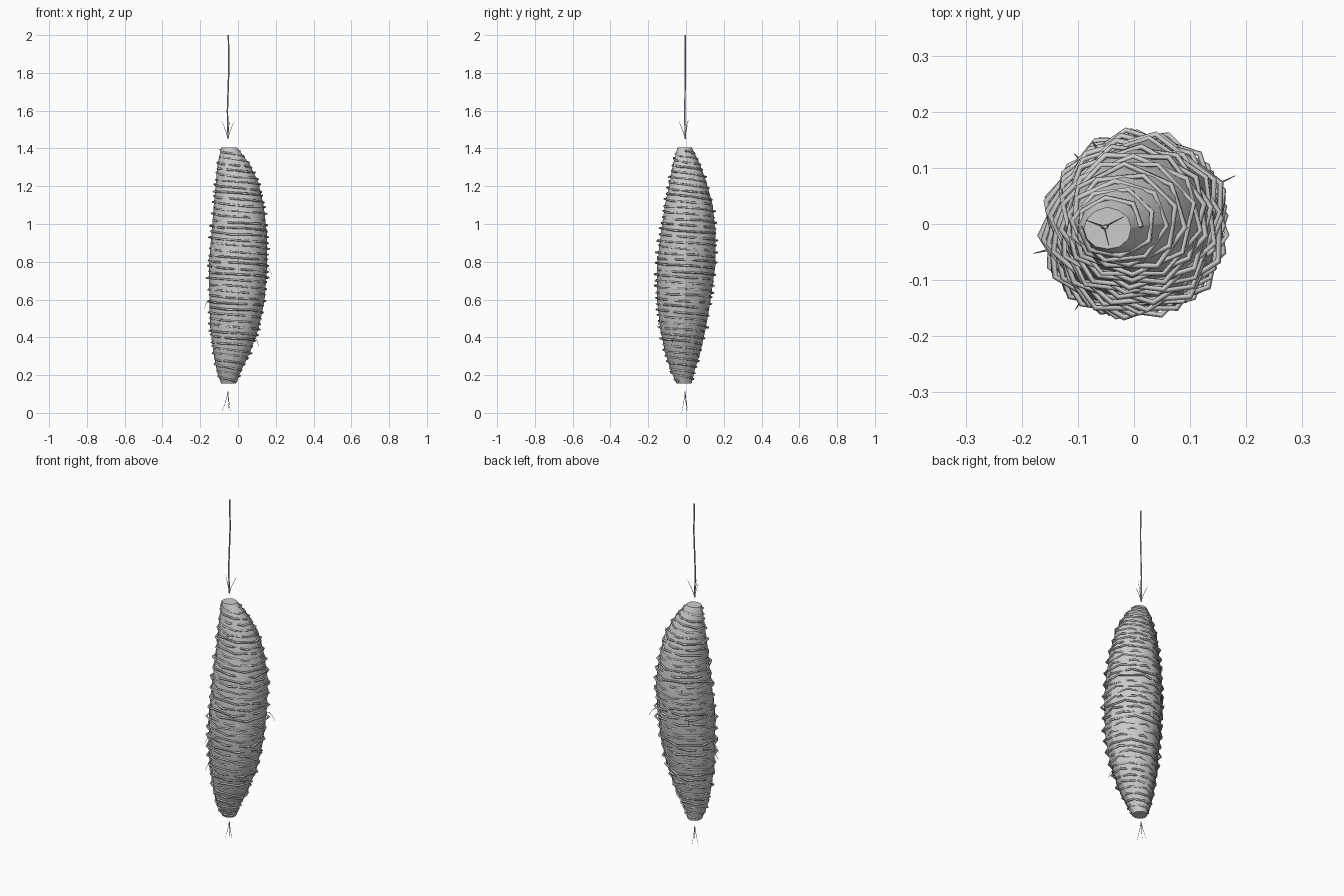
import bpy, bmesh, math, random
from mathutils import Vector

random.seed(7)
cube = bpy.data.objects.get("Cube")
if cube:
    bpy.data.objects.remove(cube)

silk = bpy.data.materials.new("pale_grey_silk")
silk.use_nodes = True
silk.diffuse_color = (0.6, 0.6, 0.6, 1)
silk.node_tree.nodes["Principled BSDF"].inputs["Base Color"].default_value = (0.6, 0.6, 0.6, 1)

# Spindle outline: height, min x, max x, min y, max y
OUTLINE = [
    (0.155, -0.09, -0.01, -0.05, 0.03),
    (0.22, -0.112, 0.015, -0.08, 0.045),
    (0.32, -0.13, 0.065, -0.112, 0.075),
    (0.45, -0.146, 0.11, -0.137, 0.105),
    (0.60, -0.153, 0.14, -0.153, 0.132),
    (0.78, -0.152, 0.153, -0.152, 0.155),
    (0.95, -0.142, 0.152, -0.135, 0.158),
    (1.10, -0.128, 0.137, -0.110, 0.140),
    (1.22, -0.118, 0.108, -0.087, 0.110),
    (1.32, -0.107, 0.06, -0.068, 0.072),
    (1.405, -0.09, -0.005, -0.045, 0.03),
]


def surface_point(z, angle, scale=1.0):
    """Point on the spindle at a height and an angle about its axis."""
    z = min(max(z, OUTLINE[0][0]), OUTLINE[-1][0])
    for low, high in zip(OUTLINE, OUTLINE[1:]):
        if z <= high[0]:
            break
    t = (z - low[0]) / (high[0] - low[0])
    x0, x1, y0, y1 = (a + (b - a) * t for a, b in zip(low[1:], high[1:]))
    # Fuller towards front left, flatter towards back right
    scale *= 1 + 0.05 * math.cos(angle + math.pi / 3) * math.sin(2 * angle) ** 2
    return Vector(((x0 + x1) / 2 + (x1 - x0) / 2 * scale * math.cos(angle),
                   (y0 + y1) / 2 + (y1 - y0) / 2 * scale * math.sin(angle), z))


def strands(name, paths, radius, tip=1.0):
    """Tubes along several paths, narrowing to the given tip ratio."""
    curve = bpy.data.curves.new(name, "CURVE")
    curve.dimensions = "3D"
    curve.bevel_depth = radius
    curve.bevel_resolution = 0
    curve.use_fill_caps = True
    for path in paths:
        spline = curve.splines.new("POLY")
        spline.points.add(len(path) - 1)
        for i, (point, co) in enumerate(zip(spline.points, path)):
            point.co = (*co, 1)
            point.radius = 1 + (tip - 1) * i / (len(path) - 1)
    temp = bpy.data.objects.new(name + "_path", curve)
    bpy.context.collection.objects.link(temp)
    bpy.context.view_layer.update()
    mesh = bpy.data.meshes.new_from_object(
        temp.evaluated_get(bpy.context.evaluated_depsgraph_get()))
    bpy.data.objects.remove(temp)
    mesh.materials.clear()
    mesh.materials.append(silk)
    obj = bpy.data.objects.new(name, mesh)
    bpy.context.collection.objects.link(obj)


# Cocoon body: smooth loft with closed ends and one crisp seam
SIDES = 12
bm = bmesh.new()
rings = []
for row in OUTLINE:
    rings.append([bm.verts.new(surface_point(row[0], math.tau * k / SIDES,
                                             random.uniform(0.985, 1.015)))
                  for k in range(SIDES)])
for a, b in zip(rings, rings[1:]):
    for k in range(SIDES):
        n = (k + 1) % SIDES
        bm.faces.new((a[k], a[n], b[n], b[k]))
bm.faces.new(rings[0][::-1])
bm.faces.new(rings[-1])
body_mesh = bpy.data.meshes.new("cocoon_body")
bm.to_mesh(body_mesh)
bm.free()
body_mesh.materials.append(silk)
body = bpy.data.objects.new("cocoon_body", body_mesh)
bpy.context.collection.objects.link(body)
bpy.ops.object.select_all(action="DESELECT")
body.select_set(True)
bpy.context.view_layer.objects.active = body
bpy.ops.object.shade_smooth_by_angle(angle=math.radians(40))
for edge in body_mesh.edges:
    if all(v % SIDES == 0 for v in edge.vertices):
        edge.use_edge_sharp = True

# Wrapping threads: two interleaved angular helices that dip into the body
TURNS, CORNERS = 20, 7.08
count = int(TURNS * CORNERS)
wraps = []
for start in (0, math.pi):
    wrap = []
    for i in range(count + 1):
        z = 1.39 - 1.22 * i / count + random.uniform(-0.004, 0.004)
        wrap.append(surface_point(z, start + math.tau * i / CORNERS,
                                  random.uniform(1.03, 1.11)))
    wraps.append(wrap)
strands("wrapping_threads", wraps, 0.0055)

# Hanging thread
strands("hanging_thread", [[(-0.053, -0.005, 1.45), (-0.056, -0.006, 1.6),
                            (-0.052, -0.005, 1.72), (-0.048, -0.004, 1.84),
                            (-0.051, -0.005, 2.0)]], 0.004)


def tuft(name, base, rise, offsets):
    """Fine fibres fanning from one point."""
    paths = []
    for dx, dy, length in offsets:
        paths.append([base + Vector((dx * t ** 1.3, dy * t ** 1.3, rise * length * t))
                      for t in (0, 0.35, 0.7, 1)])
    strands(name, paths, 0.002, 0.3)


# Fibre tufts above and below the body
tuft("upper_fibres", Vector((-0.053, -0.005, 1.45)), 0.1,
     [(-0.033, 0.012, 0.95), (0.035, 0.018, 1), (0.008, -0.033, 0.95)])
tuft("lower_fibres", Vector((-0.053, -0.005, 0.112)), -0.112,
     [(-0.03, 0.01, 0.9), (0.014, -0.018, 1), (0.006, 0.016, 0.95)])

# Loose fibres on the sides: height, angle in degrees, reach, upward drift
loose = []
for z, degrees, reach, drift in [(0.78, 25, 0.3, -0.05), (0.4, -25, 0.25, -0.05),
                                 (0.6, 194, 0.22, -0.05), (0.75, 130, 0.14, 0.04),
                                 (0.95, 120, 0.12, 0.03), (0.5, 238, 0.25, -0.05)]:
    angle = math.radians(degrees)
    loose.append([surface_point(z, angle, 1 + reach * t) + Vector((0, 0, drift * t * t))
                  for t in (-0.2, 0.3, 0.65, 1)])
strands("loose_fibres", loose, 0.0025, 0.25)
